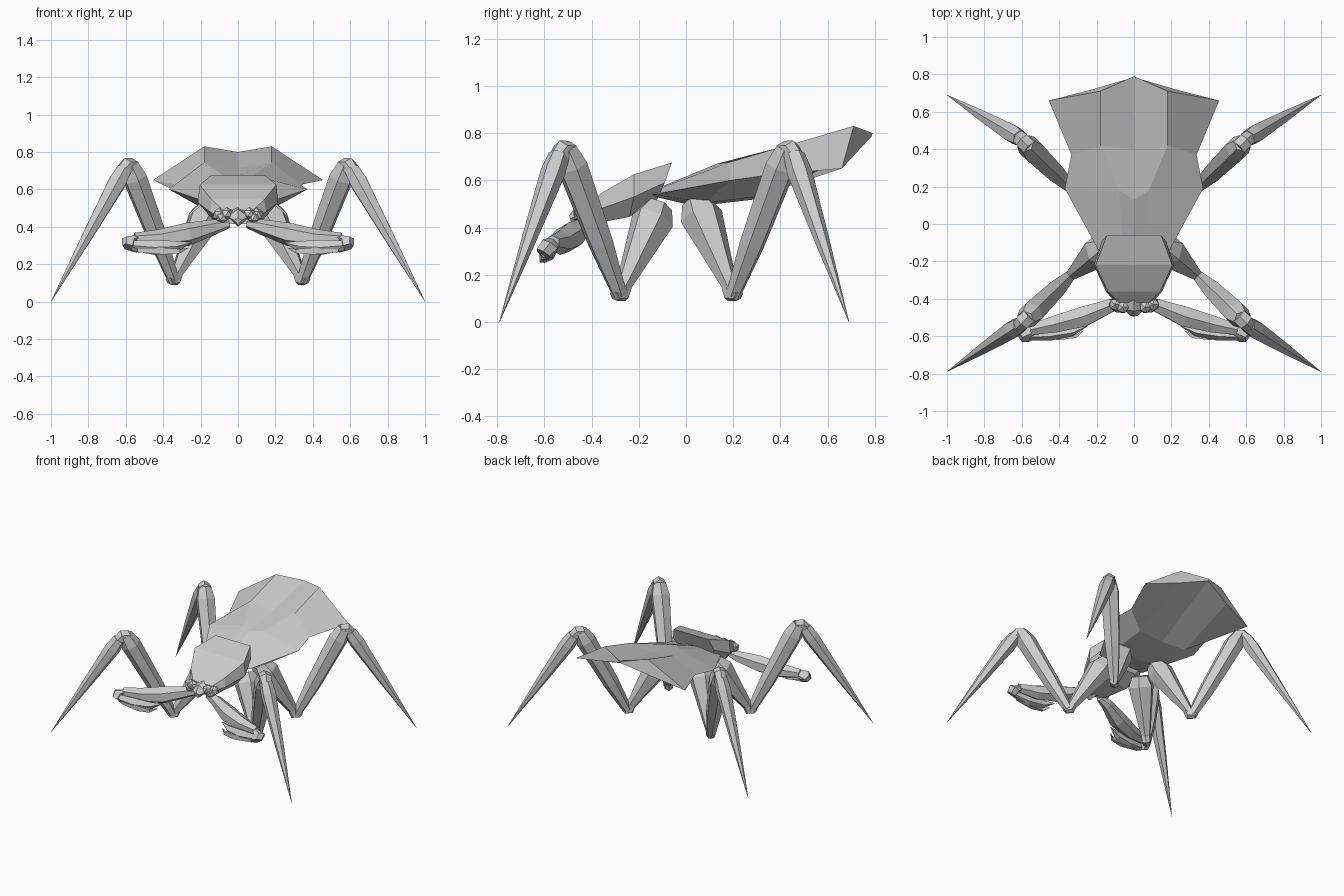
import bpy, bmesh, math
from mathutils import Vector

if "Cube" in bpy.data.objects:
    bpy.data.objects.remove(bpy.data.objects["Cube"])

def finish(name, bm):
    bmesh.ops.remove_doubles(bm, verts=bm.verts[:], dist=0.0005)
    bmesh.ops.recalc_face_normals(bm, faces=bm.faces[:])
    me = bpy.data.meshes.new(name)
    bm.to_mesh(me)
    bm.free()
    ob = bpy.data.objects.new(name, me)
    bpy.context.collection.objects.link(ob)
    return ob

def skin(bm, rings):
    """Join successive rings of equal length and cap both ends."""
    vs = [[bm.verts.new(p) for p in r] for r in rings]
    n = len(vs[0])
    for a, b in zip(vs, vs[1:]):
        for i in range(n):
            j = (i + 1) % n
            bm.faces.new((a[i], a[j], b[j], b[i]))
    caps = [bm.faces.new(vs[0]), bm.faces.new(vs[-1])]
    bmesh.ops.triangulate(bm, faces=caps)

def shell(name, halves):
    """Loft of symmetric rings, each given as its right half from top to bottom."""
    rings = []
    for h in halves:
        mirror = [(-x, y, z) for x, y, z in reversed(h) if x > 0]
        rings.append(list(h) + mirror)
    bm = bmesh.new()
    skin(bm, rings)
    return finish(name, bm)

def limb(name, path, side, sides=6, flat=1.0):
    """Faceted tapering tube through (x, y, z, radius) points."""
    pts = [Vector(p[:3]) for p in path]
    axis = (pts[-1] - pts[0]).normalized()
    u = axis.cross(Vector((0, 0, 1))).normalized()
    v = axis.cross(u)
    rings = []
    for p, q in zip(pts, path):
        ring = []
        for i in range(sides):
            a = math.tau * (i + 0.5) / sides
            c = p + q[3] * (math.cos(a) * u * flat + math.sin(a) * v)
            ring.append((c.x * side, c.y, c.z))
        rings.append(ring)
    bm = bmesh.new()
    skin(bm, rings)
    return finish(name, bm)

# Abdomen: wide flared shell with two ridges and a hollowed rear underside
shell("abdomen", [
    [(0, -.16, .55), (.06, -.155, .55), (.19, -.14, .54), (.12, -.13, .53), (0, -.13, .53)],
    [(0, .13, .67), (.08, .18, .675), (.37, .19, .60), (.20, .08, .505), (0, .04, .49)],
    [(0, .40, .715), (.18, .42, .745), (.335, .37, .625), (.20, .30, .53), (0, .30, .52)],
    [(0, .79, .80), (.18, .71, .83), (.455, .66, .65), (.22, .72, .715), (0, .785, .785)],
])

# Head: sloping wedge with a raised rear edge
shell("head", [
    [(.145, -.06, .675), (.17, -.09, .59), (.12, -.13, .50)],
    [(.205, -.22, .625), (.215, -.22, .53), (.14, -.24, .445)],
    [(.14, -.36, .545), (.15, -.36, .48), (.09, -.37, .42)],
    [(.08, -.42, .49), (.10, -.42, .46), (.06, -.43, .415)],
])

# Snout
shell("snout", [
    [(0, -.40, .505), (.08, -.41, .47), (0, -.40, .405)],
    [(0, -.465, .495), (.055, -.46, .455), (0, -.46, .40)],
    [(0, -.495, .45), (.02, -.49, .435), (0, -.485, .41)],
])

# Eyes: three small faceted beads per side
def eye(name, p, r):
    bm = bmesh.new()
    bmesh.ops.create_icosphere(bm, subdivisions=1, radius=r)
    bmesh.ops.translate(bm, verts=bm.verts[:], vec=p)
    finish(name, bm)

for s, tag in ((1, "right"), (-1, "left")):
    for i, (x, y, z, r) in enumerate([(.10, -.43, .465, .038), (.06, -.445, .47, .036),
                                      (.085, -.445, .45, .034)]):
        eye(f"eye_{tag}_{i}", (x * s, y, z), r)

    # Walking legs: hip cone, knee, rising shin, ankle, spike
    for part, hip, low, top, tip in [
        ("front", (.15, -.115, .49), (.345, -.28, .115), (.58, -.51, .735), (1, -.79, 0)),
        ("back", (.15, .04, .51), (.345, .20, .115), (.58, .43, .735), (1, .69, 0)),
    ]:
        h, l, t, e = (Vector(p) for p in (hip, low, top, tip))
        out = Vector((t.x - l.x, t.y - l.y, 0)).normalized()
        n = f"{part}_leg_{tag}_"
        limb(n + "hip", [(*h, .06), (*h.lerp(l, .16), .092), (*h.lerp(l, .95), .03)], s)
        k = l - out * .015
        limb(n + "knee", [(*(k + Vector((0, 0, .04)) - out * .02), .03),
                          (*k, .032), (*(k + out * .045 + Vector((0, 0, -.005))), .026)], s)
        limb(n + "shin", [(*l, .032), (*l.lerp(t, .35), .055),
                          (*l.lerp(t, .88), .068), (*t, .048)], s)
        a = t - out * .035 + Vector((0, 0, -.01))
        limb(n + "ankle", [(*a, .045), (*(t + out * .02 + Vector((0, 0, -.01))), .046),
                           (*(t + out * .06 + Vector((0, 0, -.045))), .038)], s)
        b = t + out * .04 + Vector((0, 0, -.03))
        limb(n + "spike", [(*b, .045), (*b.lerp(e, .1), .053),
                           (*b.lerp(e, .5), .032), (*e, .001)], s)

    # Folded grasping arms
    n = f"arm_{tag}_"
    limb(n + "upper", [(.05, -.425, .415, .022), (.12, -.435, .40, .04), (.27, -.495, .36, .062),
                       (.42, -.535, .335, .052), (.55, -.565, .335, .033)], s)
    limb(n + "elbow", [(.53, -.56, .34, .028), (.58, -.575, .325, .042),
                       (.585, -.605, .29, .035), (.55, -.60, .275, .022)], s)
    limb(n + "forearm", [(.57, -.60, .30, .028), (.45, -.59, .29, .042),
                         (.33, -.575, .295, .03), (.25, -.545, .315, .003)], s, 5, .8)
    limb(n + "claw", [(.54, -.60, .28, .022), (.40, -.605, .27, .026),
                      (.31, -.60, .27, .016), (.27, -.57, .285, .002)], s, 4, .8)
